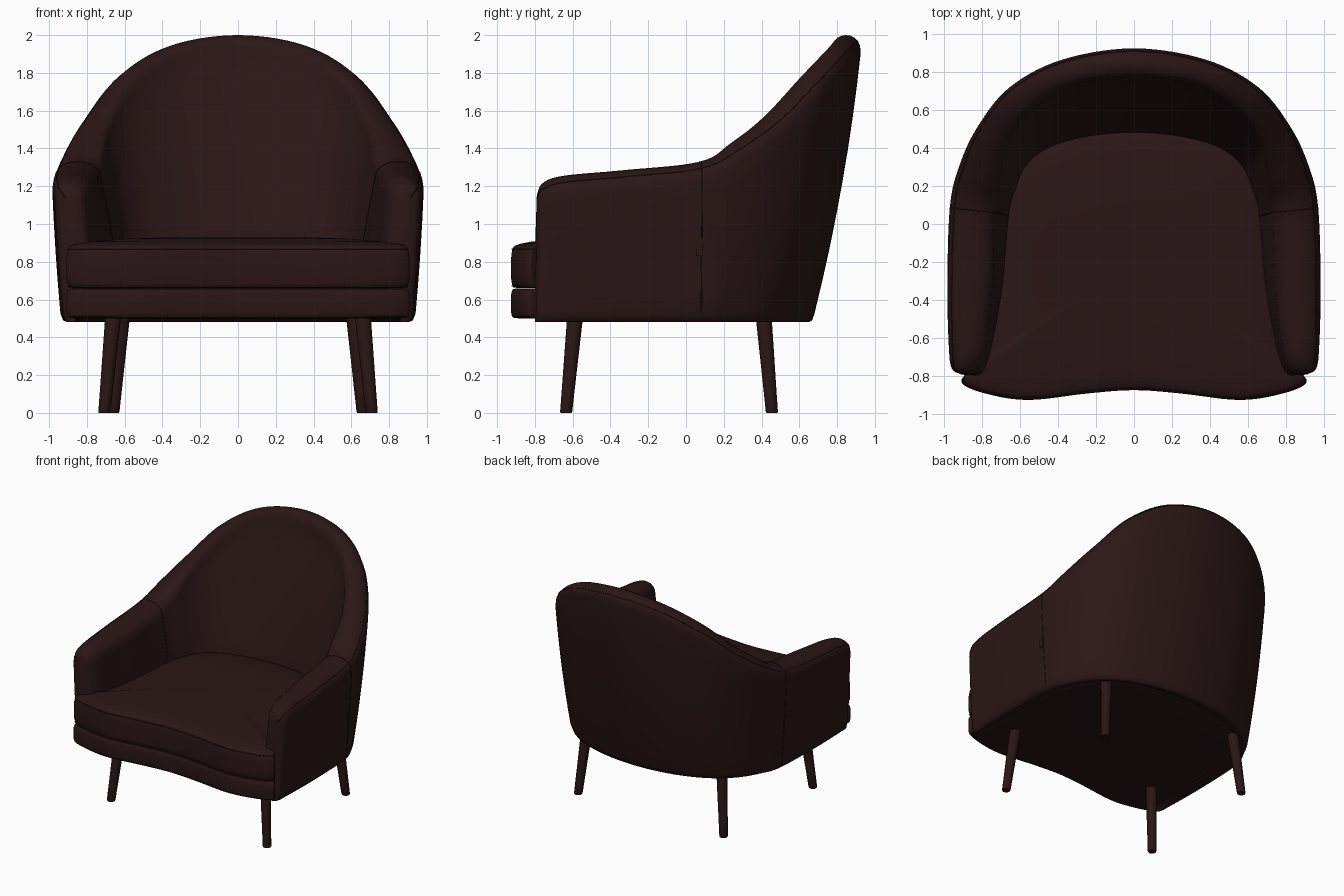
import bpy, bmesh, math
from mathutils import Vector

if "Cube" in bpy.data.objects:
    bpy.data.objects.remove(bpy.data.objects["Cube"])

mat = bpy.data.materials.new("dark_brown")
mat.diffuse_color = (0.024, 0.008, 0.008, 1)
mat.use_nodes = True
mat.node_tree.nodes["Principled BSDF"].inputs["Base Color"].default_value = mat.diffuse_color


def spline(pts, n, closed=False):
    """Catmull-Rom through tuples of any length."""
    out, c = [], len(pts)
    get = (lambda i: pts[i % c]) if closed else (lambda i: pts[max(0, min(c - 1, i))])
    for i in range(c if closed else c - 1):
        for k in range(n):
            t = k / n
            out.append(tuple(
                0.5 * (2 * b + (d - a) * t + (2 * a - 5 * b + 4 * d - e) * t * t
                       + (3 * b - a - 3 * d + e) * t ** 3)
                for a, b, d, e in zip(get(i - 1), get(i), get(i + 1), get(i + 2))))
    return out if closed else out + [tuple(pts[-1])]


def loft(name, rings, angle=40):
    """Skin closed rings of points and cap both ends."""
    bm = bmesh.new()
    vr = [[bm.verts.new(p) for p in r] for r in rings]
    n = len(vr[0])
    for a, b in zip(vr, vr[1:]):
        for i in range(n):
            j = (i + 1) % n
            bm.faces.new((a[i], a[j], b[j], b[i]))
    bm.faces.new(vr[0][::-1])
    bm.faces.new(vr[-1])
    bmesh.ops.recalc_face_normals(bm, faces=bm.faces)
    me = bpy.data.meshes.new(name)
    bm.to_mesh(me)
    bm.free()
    ob = bpy.data.objects.new(name, me)
    bpy.context.collection.objects.link(ob)
    me.materials.append(mat)
    bpy.ops.object.select_all(action='DESELECT')
    ob.select_set(True)
    bpy.context.view_layer.objects.active = ob
    bpy.ops.object.shade_smooth_by_angle(angle=math.radians(angle))
    return ob


def piping(name, pts, closed=False, r=0.004):
    cu = bpy.data.curves.new(name, 'CURVE')
    cu.dimensions, cu.bevel_depth, cu.bevel_resolution = '3D', r, 1
    sp = cu.splines.new('POLY')
    sp.points.add(len(pts) - 1)
    for p, q in zip(sp.points, pts):
        p.co = (*q, 1)
    sp.use_cyclic_u = closed
    cu.materials.append(mat)
    bpy.context.collection.objects.link(bpy.data.objects.new(name, cu))


# Shell stations, arm tip to back centre:
# outer bottom xy, outer crest xy, inner crest xy, inner low xy, height
ST = [
    (.87, -.80, .915, -.79, .85, -.79, .835, -.80, 1.15),
    (.92, -.775, .96, -.76, .81, -.76, .79, -.775, 1.215),
    (.93, -.68, .975, -.65, .775, -.65, .75, -.65, 1.255),
    (.94, -.35, .983, -.33, .74, -.33, .69, -.33, 1.285),
    (.925, .08, .97, .085, .725, .06, .655, .04, 1.33),
    (.87, .24, .922, .30, .705, .21, .62, .18, 1.435),
    (.76, .41, .825, .51, .67, .39, .56, .31, 1.585),
    (.58, .55, .655, .72, .55, .58, .44, .40, 1.795),
    (.32, .645, .38, .865, .33, .725, .24, .455, 1.945),
    (0, .68, 0, .925, 0, .77, 0, .475, 2.0),
]


def flip(s):
    return tuple(-v if i in (0, 2, 4, 6) else v for i, v in enumerate(s))


NW, NA = 8, 10  # wall and crest divisions


def section(s):
    ob, oc, ic, ib = (Vector(s[i:i + 2]) for i in (0, 2, 4, 6))
    h = s[8]
    r = min(.1, .6 * (oc - ic).length)
    P = lambda v, z: (v.x, v.y, z)
    pts = [P(ob.lerp(ib, .6), .52), P(ob.lerp(ib, .16), .48), P(ob.lerp(ib, .06), .489)]
    for k in range(NW + 1):                      # slightly bulged outer wall
        t = k / NW
        pts.append(P(ob.lerp(oc, t + .4 * t * (1 - t)), .525 + (h - r - .525) * t))
    for k in range(1, NA):                       # rounded crest
        a = math.pi * k / NA
        pts.append(P(oc.lerp(ic, (1 - math.cos(a)) / 2), h - r + r * math.sin(a) ** .8))
    for k in range(NW + 1):                      # padded inner wall
        t = k / NW
        pts.append(P(ic.lerp(ib, t + .2 * t * (1 - t)), (h - r) * (1 - t) + .85 * t))
    pts.append(P(ib, .6))
    return pts


rings = [section(s) for s in spline(ST + [flip(s) for s in ST[-2::-1]], 7)]
loft("back_and_arms", rings, 50)

# Seams: outer crest edge and where each arm meets the back
piping("crest_piping", [r[3 + NW + 2] for r in rings], r=.003)
for side, idx in (("right", 28), ("left", len(rings) - 29)):
    piping(side + "_arm_seam", rings[idx][3:-1], r=.003)


# Seat base and cushion share a wavy front edge
FRONT = [(0, -.875), (.25, -.893), (.5, -.924), (.65, -.92), (.8, -.888), (.885, -.855), (.908, -.825)]


def outline(tail):
    half = FRONT + tail
    return spline(half + [(-x, y) for x, y in half[-2:0:-1]], 5, True)


def mix(s, t):
    return (s[6] + (s[0] - s[6]) * t, s[7] + (s[1] - s[7]) * t)


def slab(name, tail, profile):
    """Stack inset copies of an outline, relaxed toward the middle: profile holds (inset, z)."""
    layers = []
    for d, z in profile:
        o = outline(tail)
        for _ in range(int(d * 60)):
            n = len(o)
            o = [tuple((o[i - 1][c] + 2 * o[i][c] + o[(i + 1) % n][c]) / 4 for c in (0, 1))
                 for i in range(n)]
        layers.append([(x * (1 - d), -.2 + (y + .2) * (1 - d), z) for x, y in o])
    return loft(name, layers)


slab("seat_base", [(.88, -.77)] + [mix(s, .65) for s in ST[2:]],
     [(.06, .5), (.02, .503), (.006, .512), (0, .535), (0, .625), (.006, .645), (.015, .656), (.04, .658)])
tail = [(.89, -.80), (.80, -.72)] + [mix(s, .12) for s in ST[2:]]
slab("seat_cushion", tail,
     [(.04, .662), (.014, .665), (.008, .68), (.002, .70), (0, .73), (0, .81), (.003, .842),
      (.009, .865), (.018, .879), (.035, .888), (.07, .896), (.15, .907), (.35, .922),
      (.6, .93), (.85, .932)])
for label, z in (("lower", .672), ("upper", .868)):
    piping(label + "_cushion_piping",
           [(x * .991, -.2 + (y + .2) * .991, z) for x, y in outline(tail)], True)


# Splayed tapered legs
def leg(name, foot, top):
    prof = [(0, .029), (.006, .032), (.14, .0345), (.55, .043)]
    leg_rings = []
    for z, r in prof:
        t = z / .5
        cx, cy = (a + (b - a) * t for a, b in zip(foot, top))
        leg_rings.append([(cx + r * math.cos(i * math.pi / 12), cy + r * math.sin(i * math.pi / 12), z)
                          for i in range(24)])
    loft(name, leg_rings)


for side, sx in (("right", 1), ("left", -1)):
    leg(side + "_front_leg", (sx * .708, -.635), (sx * .662, -.588))
    leg(side + "_back_leg", (sx * .66, .455), (sx * .615, .412))

# Small blank fabric tab on the right seam
loft("fabric_tab", [[(x, y, z) for x, y in ((.94, .052), (.963, .052), (.96, .088), (.94, .088))]
                    for z in (.83, .925)])
